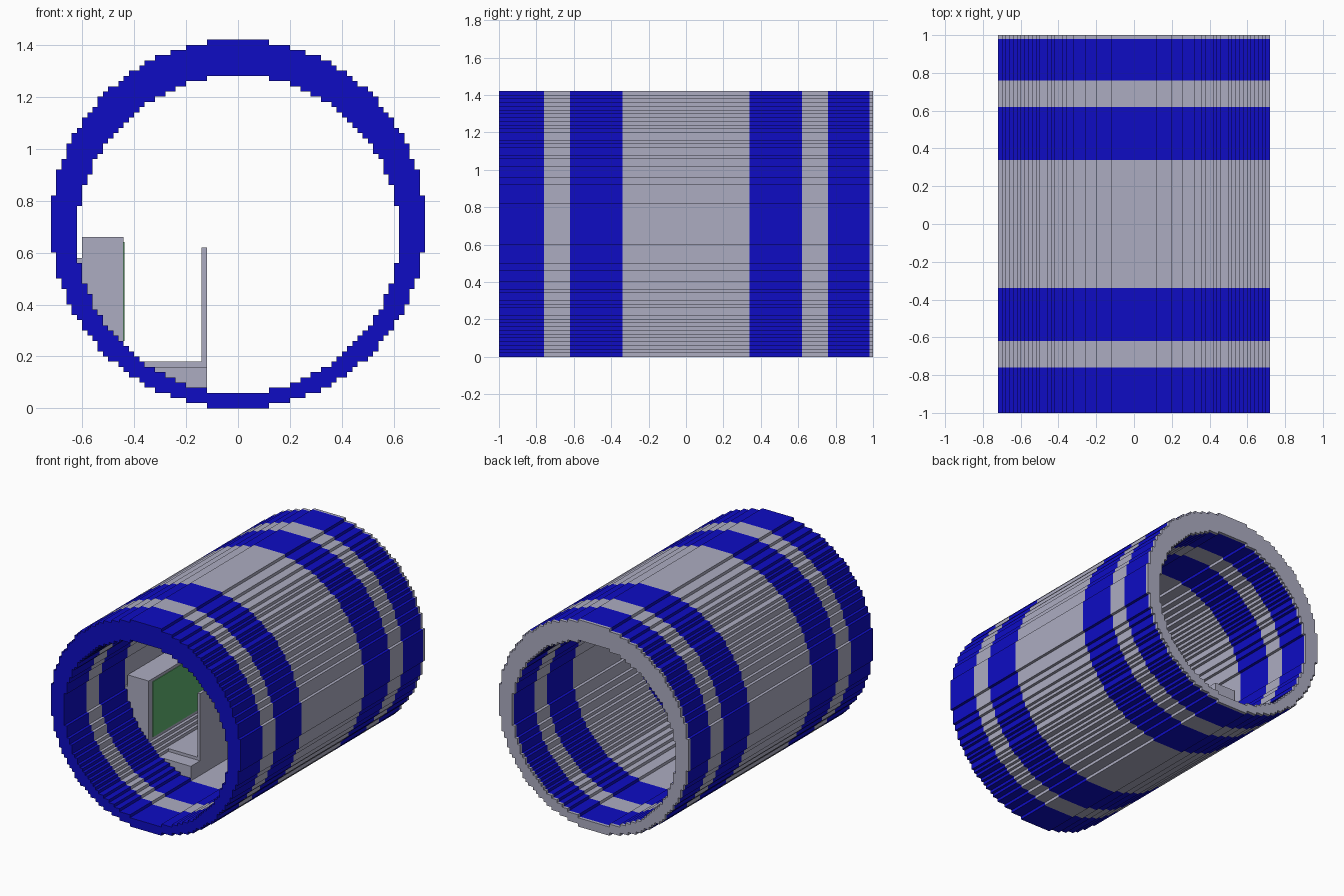
import bpy
import bmesh

cube = bpy.data.objects.get("Cube")
if cube:
    bpy.data.objects.remove(cube, do_unlink=True)

STEP = 0.02


def srgb(*rgb):
    return tuple(((c / 255 + 0.055) / 1.055) ** 2.4 if c > 10 else c / 255 / 12.92 for c in rgb) + (1.0,)


def material(name, color):
    m = bpy.data.materials.new(name)
    m.use_nodes = True
    m.diffuse_color = color
    m.node_tree.nodes["Principled BSDF"].inputs["Base Color"].default_value = color
    return m


grey = material("light grey", srgb(172, 172, 193))
blue = material("deep blue", srgb(14, 12, 196))
green = material("panel green", srgb(95, 179, 112))


def finish(name, bm, mats):
    bmesh.ops.recalc_face_normals(bm, faces=bm.faces[:])
    me = bpy.data.meshes.new(name)
    bm.to_mesh(me)
    bm.free()
    for m in mats:
        me.materials.append(m)
    ob = bpy.data.objects.new(name, me)
    bpy.context.collection.objects.link(ob)
    return ob


def stepped_ellipse(a, b, cz):
    """Closed (x, z) outline of an ellipse made of square blocks."""
    rows = round(2 * b / STEP)
    side, last = [], None
    for i in range(rows):
        dz = -b + STEP * (i + 0.5)
        w = STEP * sum(((k + 0.5) * STEP / a) ** 2 + (dz / b) ** 2 <= 1 for k in range(60))
        z0, z1 = cz - b + STEP * i, cz - b + STEP * (i + 1)
        if w == last:
            side[-1] = (w, z1)
        else:
            side += [(w, z0), (w, z1)]
        last = w
    return side + [(-x, z) for x, z in reversed(side)]


def prism(name, profile, y0, y1, mat):
    """Extrude an (x, z) profile along y."""
    bm = bmesh.new()
    face = bm.faces.new([bm.verts.new((x, y0, z)) for x, z in profile])
    ext = bmesh.ops.extrude_face_region(bm, geom=[face])
    moved = [v for v in ext["geom"] if isinstance(v, bmesh.types.BMVert)]
    bmesh.ops.translate(bm, verts=moved, vec=(0, y1 - y0, 0))
    return finish(name, bm, [mat])


def rect(x0, x1, z0, z1):
    return [(x0, z0), (x1, z0), (x1, z1), (x0, z1)]


# Banded tube: stepped outer and inner walls, one colour per length of tube
stations = [-1, -0.76, -0.62, -0.34, 0.34, 0.62, 0.76, 0.98, 1]
band_colors = [1, 0, 1, 0, 1, 0, 1, 0]  # 0 grey, 1 blue
bm = bmesh.new()
end_edges = {0: [], len(stations) - 1: []}
for outline in (stepped_ellipse(0.72, 0.71, 0.71), stepped_ellipse(0.62, 0.61, 0.67)):
    n = len(outline)
    loops = [[bm.verts.new((x, y, z)) for x, z in outline] for y in stations]
    for s, color in enumerate(band_colors):
        for i in range(n):
            j = (i + 1) % n
            f = bm.faces.new((loops[s][i], loops[s][j], loops[s + 1][j], loops[s + 1][i]))
            f.material_index = color
    for s, edges in end_edges.items():
        edges += [bm.edges.get((loops[s][i], loops[s][(i + 1) % n])) for i in range(n)]

# Flat end rings: blue at the front, grey at the back
for s, edges in end_edges.items():
    fill = bmesh.ops.triangle_fill(bm, edges=edges, use_beauty=True, normal=(0, 1, 0))
    for f in fill["geom"]:
        if isinstance(f, bmesh.types.BMFace):
            f.material_index = 1 if s == 0 else 0
finish("banded_tube", bm, [grey, blue])

# Cabinet against the right wall, with its green panel
prism("cabinet", [(-0.44, 0.66), (-0.60, 0.66), (-0.60, 0.42), (-0.52, 0.28), (-0.44, 0.20)],
      -0.34, 0.30, grey)
prism("cabinet_wall_strip", rect(-0.64, -0.60, 0.50, 0.58), -0.34, 0.30, grey)
prism("green_panel", rect(-0.442, -0.436, 0.26, 0.64), -0.30, 0.26, green)

# Floor block, tray and upright plate
prism("floor_block", [(-0.12, 0.16), (-0.36, 0.16), (-0.36, 0.13), (-0.12, 0.04)],
      -0.34, 0.30, grey)
prism("floor_tray", rect(-0.37, -0.12, 0.15, 0.18), -0.24, 0.20, grey)
prism("upright_plate", rect(-0.14, -0.12, 0.16, 0.62), -0.24, 0.20, grey)
